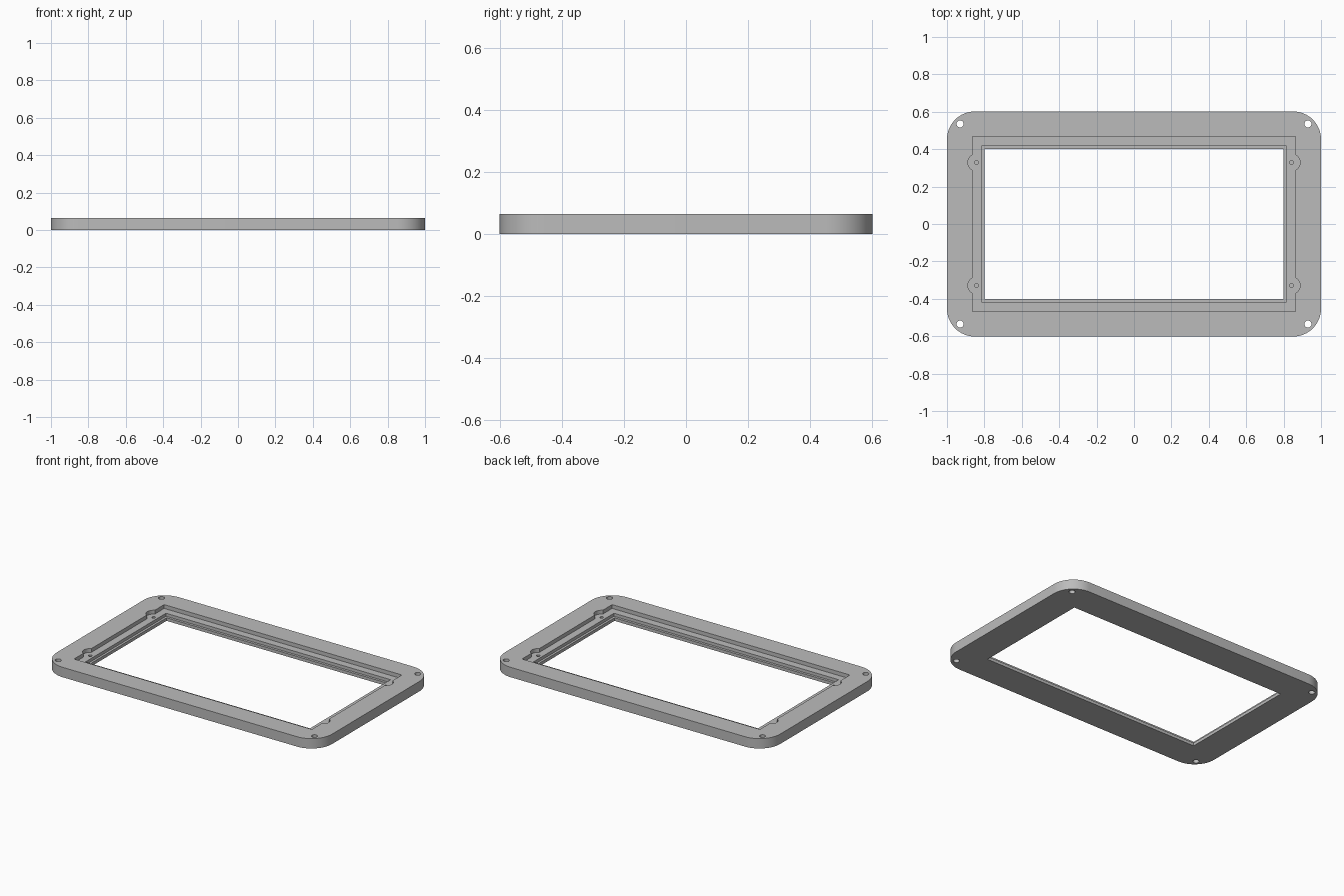
import bpy, bmesh
from math import pi, cos, sin, asin

cube = bpy.data.objects.get("Cube")
if cube:
    bpy.data.objects.remove(cube, do_unlink=True)

HEIGHT, POCKET_Z, LEDGE_Z = 0.065, 0.04, 0.02

grey = bpy.data.materials.new("plain grey")
grey.use_nodes = True
colour = (0.5, 0.5, 0.5, 1)
grey.diffuse_color = colour
grey.node_tree.nodes["Principled BSDF"].inputs["Base Color"].default_value = colour


def arc(cx, cy, r, start, end, steps):
    return [(cx + r * cos(start + (end - start) * i / steps),
             cy + r * sin(start + (end - start) * i / steps)) for i in range(steps + 1)]


def four_way(quarter):
    """Mirror a +x +y outline, running from the x side to the y side, into a loop."""
    left = [(-x, y) for x, y in reversed(quarter)]
    half = quarter + left
    return half + [(-x, -y) for x, y in half]


def prism(name, outline, z0, z1):
    bm = bmesh.new()
    base = bm.faces.new([bm.verts.new((x, y, z0)) for x, y in outline])
    top = bmesh.ops.extrude_face_region(bm, geom=[base])["geom"]
    verts = [v for v in top if isinstance(v, bmesh.types.BMVert)]
    bmesh.ops.translate(bm, verts=verts, vec=(0, 0, z1 - z0))
    bmesh.ops.recalc_face_normals(bm, faces=bm.faces)
    mesh = bpy.data.meshes.new(name)
    bm.to_mesh(mesh)
    bm.free()
    obj = bpy.data.objects.new(name, mesh)
    bpy.context.collection.objects.link(obj)
    mesh.materials.append(grey)
    return obj


def cut(target, outline, z0, z1):
    cutter = prism("cutter", outline, z0, z1)
    cutter.hide_render = True
    mod = target.modifiers.new("cut", "BOOLEAN")
    mod.operation, mod.solver, mod.object = "DIFFERENCE", "EXACT", cutter
    bpy.context.view_layer.objects.active = target
    bpy.ops.object.modifier_apply(modifier=mod.name)
    bpy.data.objects.remove(cutter, do_unlink=True)


# Rounded plate
radius = 0.15
frame = prism("bezel_frame", four_way(arc(1 - radius, 0.602 - radius, radius, 0, pi / 2, 16)), 0, HEIGHT)

# Stepped window: eared pocket, narrow ledge, through opening
px, py, ex, ey, er = 0.863, 0.467, 0.842, 0.329, 0.046
half_angle = pi / 2 - asin((px - ex) / er)
pocket = four_way(arc(ex, ey, er, -half_angle, half_angle, 16) + [(px, py)])
cut(frame, pocket, POCKET_Z, 0.2)
cut(frame, four_way([(0.815, 0.418)]), LEDGE_Z, 0.2)
cut(frame, four_way([(0.8, 0.402)]), -0.1, 0.2)

# Corner mounting holes and blind screw holes in the ears
for sx in (-1, 1):
    for sy in (-1, 1):
        cut(frame, arc(sx * 0.93, sy * 0.535, 0.019, 0, 2 * pi, 24)[:-1], -0.1, 0.2)
        cut(frame, arc(sx * ex, sy * ey, 0.011, 0, 2 * pi, 20)[:-1], 0.012, 0.2)

bpy.ops.object.select_all(action="DESELECT")
frame.select_set(True)
bpy.context.view_layer.objects.active = frame
bpy.ops.object.shade_smooth_by_angle(angle=pi / 6)
